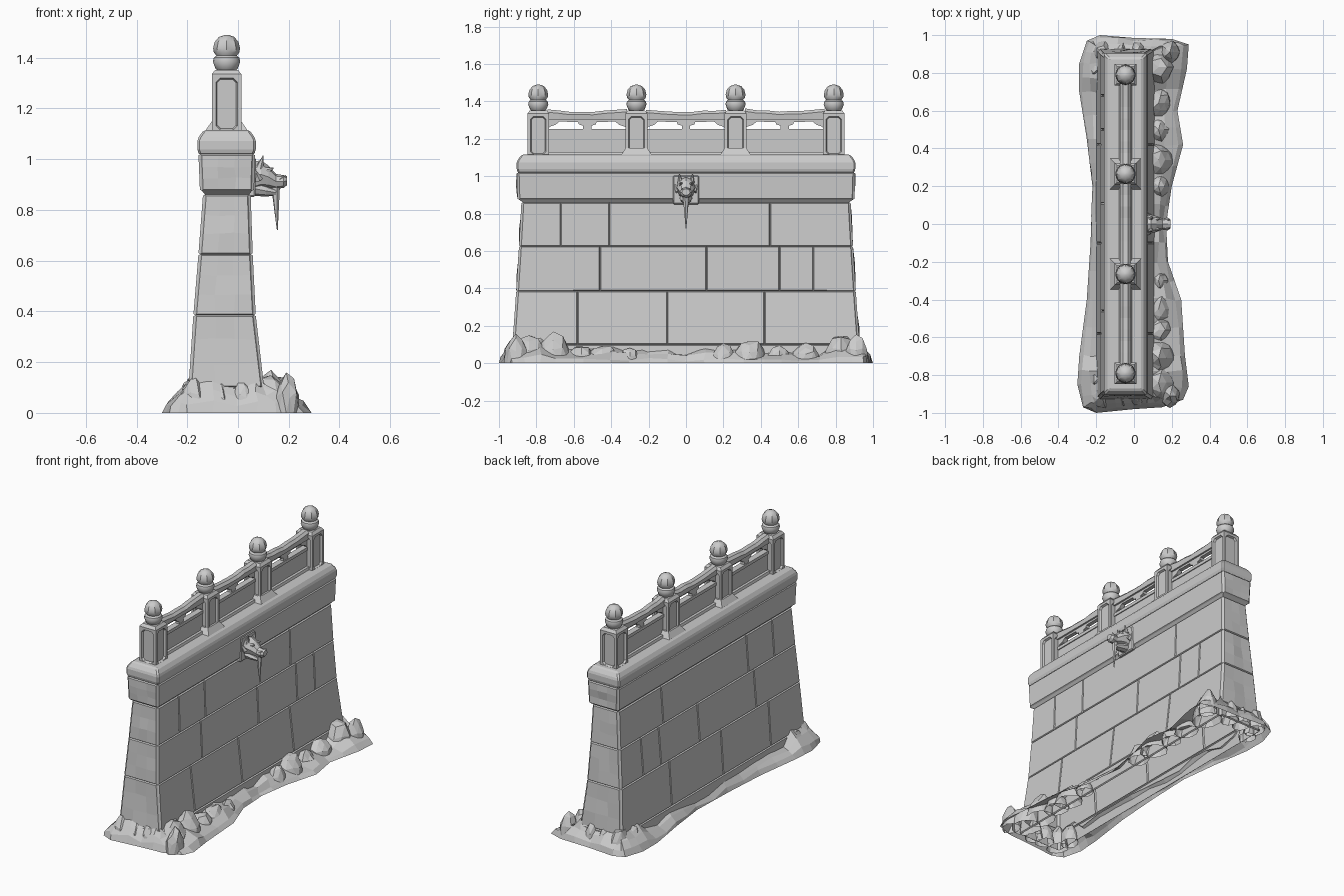
import bpy, bmesh, math, random
from mathutils import Vector

random.seed(4)
if "Cube" in bpy.data.objects:
    bpy.data.objects.remove(bpy.data.objects["Cube"])

stone = bpy.data.materials.new("grey stone")
stone.use_nodes = True
GREY = (0.6, 0.6, 0.6, 1)
stone.diffuse_color = GREY
stone.node_tree.nodes["Principled BSDF"].inputs["Base Color"].default_value = GREY
RAIL_X = -0.045          # centre line of the railing


def make(name, bm, bevel=0, smooth=False):
    mesh = bpy.data.meshes.new(name)
    bm.to_mesh(mesh)
    bm.free()
    mesh.materials.append(stone)
    ob = bpy.data.objects.new(name, mesh)
    bpy.context.scene.collection.objects.link(ob)
    if bevel:
        mod = ob.modifiers.new("worn edges", "BEVEL")
        mod.width, mod.segments = bevel, 1
    if smooth:
        bpy.ops.object.select_all(action="DESELECT")
        ob.select_set(True)
        bpy.context.view_layer.objects.active = ob
        bpy.ops.object.shade_smooth_by_angle(angle=math.radians(35))
    return ob


def loft(bm, rings, bottom=True, top=True):
    """Join rings of equal length, listed from one end to the other."""
    vs = [[bm.verts.new(p) for p in r] for r in rings]
    n = len(rings[0])
    for a, b in zip(vs, vs[1:]):
        for i in range(n):
            j = (i + 1) % n
            bm.faces.new((a[i], a[j], b[j], b[i]))
    if bottom:
        bm.faces.new(vs[0][::-1])
    if top:
        bm.faces.new(vs[-1])


def rect(x0, x1, y0, y1, z):
    return [(x0, y0, z), (x1, y0, z), (x1, y1, z), (x0, y1, z)]


def square(x, y, h, z):
    return rect(x - h, x + h, y - h, y + h, z)


def plate(bm, outline, x, thick):
    """Extrude a (y, z) outline across x."""
    loft(bm, [[(x + s * thick / 2, y, z) for y, z in outline] for s in (-1, 1)])


# Masonry shell: raised bricks with grooves between them, open underneath
levels = [(0, -.195, .105, .925), (.1, -.187, .095, .92), (.385, -.168, .062, .9),
          (.625, -.148, .05, .885), (.86, -.13, .042, .872),
          (.875, -.142, .055, .893), (1.02, -.148, .06, .897)]
joints = [[], [-.58, -.1, .42], [-.46, .11, .5, .68], [-.67, -.41, .45], [], []]
bm = bmesh.new()
bricks, ends = [], []


def quad(pts):
    return bm.faces.new([bm.verts.new(p) for p in pts])


for k, cuts in enumerate(joints):
    (z0, l0, r0, h0), (z1, l1, r1, h1) = levels[k], levels[k + 1]
    low, high = [-h0] + cuts + [h0], [-h1] + cuts + [h1]
    new = []
    for i in range(len(cuts) + 1):
        new.append(quad([(r0, low[i], z0), (r0, low[i + 1], z0),
                         (r1, high[i + 1], z1), (r1, high[i], z1)]))
        new.append(quad([(l0, low[i + 1], z0), (l0, low[i], z0),
                         (l1, high[i], z1), (l1, high[i + 1], z1)]))
    caps = [quad([(r0, h0, z0), (l0, h0, z0), (l1, h1, z1), (r1, h1, z1)]),
            quad([(l0, -h0, z0), (r0, -h0, z0), (r1, -h1, z1), (l1, -h1, z1)])]
    if k != 4:
        bricks += new + caps
        ends += caps
bm.normal_update()
bmesh.ops.inset_individual(bm, faces=bricks, thickness=.007, depth=.008)
# Rough, chipped end stones
edges = list({e for f in ends for e in f.edges})
bmesh.ops.subdivide_edges(bm, edges=edges, cuts=2, use_grid_fill=True)
for v in bm.verts:
    if abs(v.co.y) > .875 and len(v.link_edges) == 4:
        v.co += Vector([random.uniform(-.006, .006) for _ in range(3)])
make("masonry_wall", bm)

# Coping on top of the wall
bm = bmesh.new()
loft(bm, [rect(-.15, .06, -.895, .895, 1.015), rect(-.16, .07, -.905, .905, 1.03),
          rect(-.16, .07, -.905, .905, 1.08), rect(-.135, .045, -.88, .88, 1.115)])
make("coping", bm, bevel=.008)

# Railing posts with recessed octagonal panels, and ribbed bud finials
post_y = [-.79, -.265, .265, .79]
bud = [(.03, 1.345), (.044, 1.357), (.054, 1.385), (.05, 1.4), (.04, 1.408),
       (.05, 1.42), (.053, 1.437), (.047, 1.462), (.03, 1.482), (.006, 1.49)]
for n, y in enumerate(post_y):
    bm = bmesh.new()
    loft(bm, [square(RAIL_X, y, .058, 1.1), square(RAIL_X, y, .058, 1.335)])
    bm.normal_update()
    sides = [f for f in bm.faces if abs(f.normal.z) < .5]
    bmesh.ops.inset_individual(bm, faces=sides, thickness=.022)
    corners = list({v for f in sides for v in f.verts})
    bmesh.ops.bevel(bm, geom=corners, offset=.016, affect="VERTICES", segments=1)
    bm.normal_update()
    panels = [f for f in bm.faces if len(f.verts) == 8 and abs(f.normal.z) < .5]
    bmesh.ops.inset_individual(bm, faces=panels, thickness=.006, depth=-.012)
    loft(bm, [square(RAIL_X, y, .058, 1.335), square(RAIL_X, y, .045, 1.352)], bottom=False)
    if abs(y) < .5:
        loft(bm, [square(RAIL_X, y, .085, 1.11), square(RAIL_X, y, .058, 1.15)])
    make(f"post_{n + 1}", bm)

    bm = bmesh.new()
    rings = []
    for k, (r, z) in enumerate(bud):
        ring = []
        for i in range(16):
            a = i * math.tau / 16
            q = r * (.9 if i % 2 and k > 4 else 1)
            ring.append((RAIL_X + q * math.cos(a), y + q * math.sin(a), z))
        rings.append(ring)
    loft(bm, rings)
    make(f"finial_{n + 1}", bm, smooth=True)

# Railing bays: sill, solid panel, pierced frieze and worn hand rail
for n, (a, b) in enumerate(zip(post_y, post_y[1:])):
    y0, y1, m = a + .05, b - .05, (a + b) / 2
    bm = bmesh.new()
    loft(bm, [rect(-.085, -.005, y0, y1, 1.1), rect(-.075, -.015, y0, y1, 1.13)])
    loft(bm, [rect(-.058, -.032, y0, y1, 1.12), rect(-.058, -.032, y0, y1, 1.25)])
    loft(bm, [rect(-.064, -.026, y0, y1, 1.232), rect(-.064, -.026, y0, y1, 1.252)])
    make(f"rail_panel_{n + 1}", bm)

    half = [(.05, 1.29), (.045, 1.277), (.022, 1.27), (.022, 1.252)]
    bracket = [(.213, 1.252), (.2, 1.265), (.17, 1.275), (.15, 1.292)]
    right = half[::-1] + bracket[::-1] + [(.213, 1.31)]
    outline = [(m + d, z) for d, z in right] + [(m - d, z) for d, z in right[::-1]]
    bm = bmesh.new()
    plate(bm, outline, RAIL_X, .026)
    make(f"rail_frieze_{n + 1}", bm)

    bm = bmesh.new()
    rings = []
    for i in range(8):
        t = i / 7
        top = 1.345 + .014 * abs(2 * t - 1) ** 2 + random.uniform(-.004, .004)
        y = y0 + (y1 - y0) * t
        rings.append([(RAIL_X + x, y, z) for x, z in
                      [(-.024, 1.303), (-.028, top - .015), (-.014, top),
                       (.014, top), (.028, top - .015), (.024, 1.303)]])
    loft(bm, rings)
    make(f"hand_rail_{n + 1}", bm)

# Beast-head spout: wall plate, head, ears, jaw and icicle
bm = bmesh.new()
loft(bm, [rect(.04, .068, -.07, .07, .85), rect(.04, .072, -.07, .07, 1.005)])
make("spout_plate", bm, bevel=.006)


def tube(bm, sections, sides=8):
    rings = []
    for x, z, hy, hz in sections:
        rings.append([(x, hy * math.cos(i * math.tau / sides),
                       z + hz * math.sin(i * math.tau / sides)) for i in range(sides)])
    loft(bm, rings)


def spike(bm, base, tip, r, sides=6):
    base, tip = Vector(base), Vector(tip)
    d = (tip - base).normalized()
    u = d.orthogonal().normalized()
    w = d.cross(u)
    ring = [u * math.cos(i * math.tau / sides) + w * math.sin(i * math.tau / sides)
            for i in range(sides)]
    loft(bm, [[base + p * r for p in ring], [tip + p * r * .1 for p in ring]])


bm = bmesh.new()
tube(bm, [(.05, .93, .05, .06), (.09, .94, .05, .055), (.12, .93, .042, .045),
          (.15, .912, .03, .03), (.18, .912, .034, .025), (.193, .915, .022, .018)])
tube(bm, [(.06, .885, .035, .03), (.11, .875, .03, .022), (.15, .868, .02, .012)])
for s in (-1, 1):
    spike(bm, (.085, s * .03, .965), (.1, s * .036, 1.015), .016)
    spike(bm, (.08, s * .04, .92), (.065, s * .062, .96), .018)
    spike(bm, (.115, s * .025, .955), (.14, s * .03, .965), .014)
    spike(bm, (.165, s * .02, .92), (.188, s * .022, .937), .01)
make("spout_head", bm)
bm = bmesh.new()
spike(bm, (.148, 0, .895), (.155, 0, .72), .018)
make("icicle", bm)

# Earth skirt around the foot, open underneath
shore = [(.29, -.86), (.27, -.7), (.25, -.4), (.18, -.2), (.17, 0), (.2, .2), (.26, .42),
         (.23, .6), (.28, .82), (.29, .95), (.2, .98), (0, .985), (-.18, 1), (-.25, .97),
         (-.29, .85), (-.29, .7), (-.25, .45), (-.22, .2), (-.23, -.1), (-.25, -.4),
         (-.29, -.7), (-.3, -.85), (-.27, -.97), (-.2, -1), (0, -.98), (.15, -.97), (.26, -.93)]
pts = []
for p, q in zip(shore, shore[1:] + shore[:1]):
    pts += [p, ((p[0] + q[0]) / 2, (p[1] + q[1]) / 2)]
rings = [[], [], [], []]
for x, y in pts:
    ix, iy = min(max(x, -.185), .09), min(max(y, -.915), .915)
    peak = (.12 if abs(y) > .75 else .065) + random.uniform(-.02, .02)
    for ring, t, h in zip(rings, (0, .15, .55, 1), (0, .3, .65, 1)):
        j = random.uniform(-.008, .008) if t else 0
        ring.append((x + (ix - x) * t + j, y + (iy - y) * t + j, peak * h + j))
bm = bmesh.new()
loft(bm, rings, bottom=False, top=False)
make("earth_skirt", bm)

# Rubble heaped against the foot: x, y, radius, height
rocks = [(.13, y, r, h) for y, r, h in
         [(-.84, .1, .15), (-.71, .1, .16), (-.56, .08, .1), (-.45, .09, .1), (-.3, .06, .08),
          (.2, .07, .11), (.34, .09, .13), (.5, .07, .09), (.64, .08, .11), (.83, .1, .16)]]
for s in (-1, 1):
    rocks += [(x, s * .91, r, h) for x, r, h in
              [(-.17, .07, .15), (-.07, .06, .13), (.02, .06, .14), (.19, .065, .15)]]
    rocks += [(-.19, s * .82, .06, .13)]
bm = bmesh.new()
for x, y, r, h in rocks:
    made = bmesh.ops.create_icosphere(bm, subdivisions=2, radius=1)["verts"]
    for v in made:
        k = random.uniform(.88, 1.08)
        v.co = Vector((x + v.co.x * r * .85 * k, y + v.co.y * r * k, v.co.z * h * k))
bmesh.ops.bisect_plane(bm, geom=bm.verts[:] + bm.edges[:] + bm.faces[:],
                       plane_co=(0, 0, 0), plane_no=(0, 0, 1), clear_inner=True)
make("rubble", bm)
